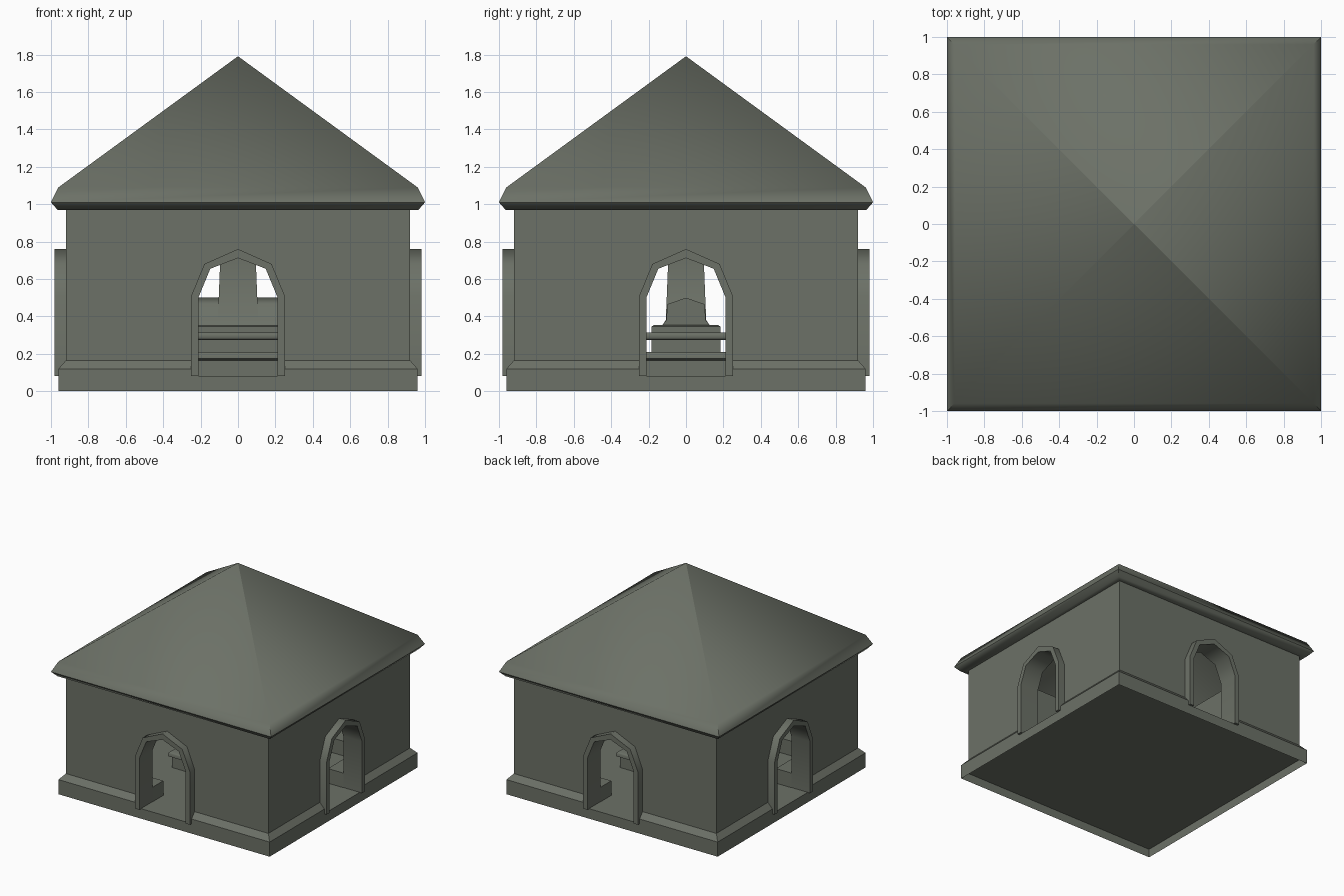
import bpy, bmesh, math
from mathutils import Matrix

if "Cube" in bpy.data.objects:
    bpy.data.objects.remove(bpy.data.objects["Cube"])

stone = bpy.data.materials.new("grey green stone")
stone.diffuse_color = (0.15, 0.165, 0.135, 1)
stone.use_nodes = True
stone.node_tree.nodes["Principled BSDF"].inputs["Base Color"].default_value = stone.diffuse_color


def finish(name, bm, angle=35, fix=True):
    if fix:
        bmesh.ops.recalc_face_normals(bm, faces=bm.faces)
    me = bpy.data.meshes.new(name)
    bm.to_mesh(me)
    bm.free()
    ob = bpy.data.objects.new(name, me)
    bpy.context.collection.objects.link(ob)
    me.materials.append(stone)
    select(ob)
    bpy.ops.object.shade_smooth_by_angle(angle=math.radians(angle))
    return ob


def select(ob):
    bpy.ops.object.select_all(action='DESELECT')
    ob.select_set(True)
    bpy.context.view_layer.objects.active = ob


def stack(bm, tiers, bottom=True, top=True):
    """Rectangular rings (half x, half y, z) joined upwards."""
    rings = [[bm.verts.new((sx * hx, sy * hy, z)) for sx, sy in
              ((-1, -1), (1, -1), (1, 1), (-1, 1))] for hx, hy, z in tiers]
    if bottom:
        bm.faces.new(rings[0][::-1])
    for a, b in zip(rings, rings[1:]):
        for i in range(4):
            j = (i + 1) % 4
            bm.faces.new((a[i], a[j], b[j], b[i]))
    if top:
        bm.faces.new(rings[-1])


def prism(bm, pts, y0, y1):
    """Extrude an x-z outline along y."""
    a = [bm.verts.new((x, y0, z)) for x, z in pts]
    b = [bm.verts.new((x, y1, z)) for x, z in pts]
    bm.faces.new(a)
    bm.faces.new(b[::-1])
    for i in range(len(pts)):
        j = (i + 1) % len(pts)
        bm.faces.new((a[j], a[i], b[i], b[j]))


def arch(half):
    return half + [(-x, z) for x, z in half[::-1] if x > 0]


outer = arch([(.25, .08), (.25, .51), (.18, .68), (0, .76)])
inner = arch([(.21, .08), (.21, .505), (.148, .655), (0, .712)])
hole = arch([(.23, .082), (.23, .508), (.165, .668), (0, .735)])

# hollow walls, open to the roof, on a flared footing
bm = bmesh.new()
stack(bm, [(.96, .96, .072), (.96, .96, .12), (.92, .92, .165), (.92, .92, .98)])
walls = finish("walls", bm, 30, fix=False)


def cut(bm):
    cutter = finish("cutter", bm)
    cutter.hide_render = True
    mod = walls.modifiers.new("cut", 'BOOLEAN')
    mod.operation, mod.solver, mod.object = 'DIFFERENCE', 'EXACT', cutter
    select(walls)
    bpy.ops.object.modifier_apply(modifier=mod.name)
    bpy.data.objects.remove(cutter)


# room, then four doorways as two crossing arches
bm = bmesh.new()
stack(bm, [(.81, .81, .08), (.81, .81, 1.2)])
cut(bm)
for k in range(2):
    bm = bmesh.new()
    prism(bm, hole, -1.2, 1.2)
    bm.transform(Matrix.Rotation(k * math.pi / 2, 4, 'Z'))
    cut(bm)
select(walls)
bpy.ops.object.shade_flat()

# open skirt below the floor
bm = bmesh.new()
stack(bm, [(.96, .96, 0), (.96, .96, .072)], False, False)
finish("skirt", bm, 30, fix=False)

# hollow roof: rounded eave and pyramid
bm = bmesh.new()
stack(bm, [(.92, .92, .97), (.965, .965, .97), (1, 1, 1.01), (.96, .96, 1.09),
           (.001, .001, 1.79)], False, True)
finish("roof", bm, 60, fix=False)

for k in range(4):
    turn = Matrix.Rotation(k * math.pi / 2, 4, 'Z')
    # arched door frame lining the wall thickness
    bm = bmesh.new()
    rows = [[bm.verts.new((x, y, z)) for x, z in pts] for pts, y in
            ((outer, -.98), (outer, -.81), (inner, -.81), (inner, -.98))]
    for r in range(4):
        a, b = rows[r], rows[(r + 1) % 4]
        for i in range(len(outer) - 1):
            bm.faces.new((a[i], a[i + 1], b[i + 1], b[i]))
    for i in (0, -1):
        bm.faces.new([r[i] for r in rows])
    bm.transform(turn)
    finish("door_frame", bm, 50)

    # corner bench along two walls, stopping at the doorways
    bm = bmesh.new()
    plan = [(.21, -.81), (.81, -.81), (.81, -.21), (.67, -.21), (.67, -.67), (.21, -.67)]
    low = [bm.verts.new((x, y, .08)) for x, y in plan]
    face = bm.faces.new(low)
    ext = bmesh.ops.extrude_face_region(bm, geom=[face])
    bmesh.ops.translate(bm, vec=(0, 0, .12), verts=[
        v for v in ext["geom"] if isinstance(v, bmesh.types.BMVert)])
    bm.transform(turn)
    finish("corner_bench", bm, 30)

# central tomb plinth with two projecting mouldings
bm = bmesh.new()
stack(bm, [(.44, .23, .08), (.44, .23, .165), (.46, .25, .175), (.46, .25, .2),
           (.45, .24, .21), (.4, .185, .21), (.4, .185, .275), (.45, .24, .275),
           (.46, .25, .285), (.46, .25, .305), (.45, .24, .315), (.4, .185, .315),
           (.4, .185, .345), (.385, .17, .355)])
finish("plinth", bm, 50)

# gabled tomb lid lying along x
bm = bmesh.new()
prism(bm, arch([(.125, .355), (.105, .38), (.1, .465), (0, .5)]), -.36, .36)
bm.transform(Matrix.Rotation(math.pi / 2, 4, 'Z'))
finish("tomb_lid", bm, 75)

# central pillar
bm = bmesh.new()
stack(bm, [(.125, .125, .355), (.108, .108, .38), (.095, .095, .7), (.095, .095, .97)])
finish("pillar", bm, 50)
